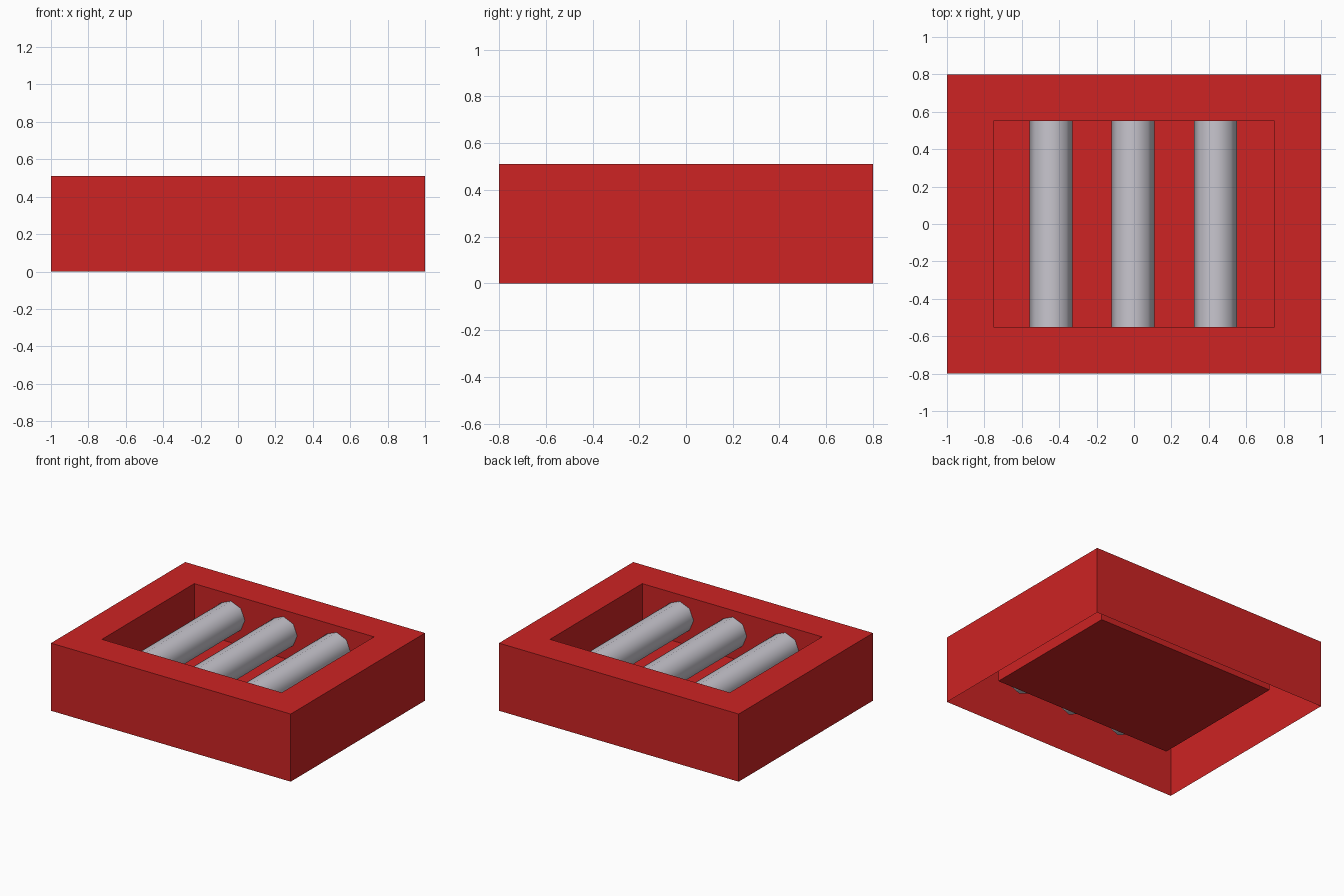
import bpy
import bmesh
from math import radians
from mathutils import Matrix, Vector

cube = bpy.data.objects.get("Cube")
if cube:
    bpy.data.objects.remove(cube, do_unlink=True)


def make_material(name, color):
    mat = bpy.data.materials.new(name)
    mat.use_nodes = True
    mat.diffuse_color = color
    mat.node_tree.nodes["Principled BSDF"].inputs["Base Color"].default_value = color
    return mat


def finish(bm, name, mat):
    mesh = bpy.data.meshes.new(name)
    bm.to_mesh(mesh)
    bm.free()
    mesh.materials.append(mat)
    obj = bpy.data.objects.new(name, mesh)
    bpy.context.collection.objects.link(obj)
    return obj


red = make_material("red", (0.61, 0.017, 0.017, 1))
grey = make_material("light grey", (0.58, 0.565, 0.62, 1))

WIDTH, DEPTH, HEIGHT = 2.0, 1.6, 0.51
RIM, FLOOR_Z = 0.25, 0.147

# Tray: thin shell, open underneath, with a sunken rectangular pocket
bm = bmesh.new()
bmesh.ops.create_cube(bm, size=1, matrix=Matrix.Translation((0, 0, HEIGHT / 2))
                      @ Matrix.Diagonal((WIDTH, DEPTH, HEIGHT, 1)))
bottom = [f for f in bm.faces if f.normal.z < -0.9]
top = [f for f in bm.faces if f.normal.z > 0.9]
bmesh.ops.delete(bm, geom=bottom, context='FACES_ONLY')
bmesh.ops.inset_region(bm, faces=top, thickness=RIM, use_even_offset=True)
pocket = bmesh.ops.extrude_face_region(bm, geom=top)["geom"]
bmesh.ops.delete(bm, geom=[f for f in top if f.is_valid], context='FACES_ONLY')
bmesh.ops.translate(bm, vec=Vector((0, 0, FLOOR_Z - HEIGHT)),
                    verts=[v for v in pocket if isinstance(v, bmesh.types.BMVert)])
finish(bm, "tray", red)

# Rods: eight-sided bars spanning the pocket, ends hidden inside the rim
for side, x in (("right", -0.443), ("middle", -0.006), ("left", 0.437)):
    bm = bmesh.new()
    bmesh.ops.create_cone(bm, cap_ends=True, segments=8, radius1=0.115,
                          radius2=0.115, depth=1.4,
                          matrix=Matrix.Translation((x, 0, 0.345))
                          @ Matrix.Rotation(radians(90), 4, 'X'))
    for face in bm.faces:
        face.smooth = len(face.verts) == 4
    for edge in bm.edges:
        edge.smooth = all(f.smooth for f in edge.link_faces)
    finish(bm, side + "_rod", grey)
